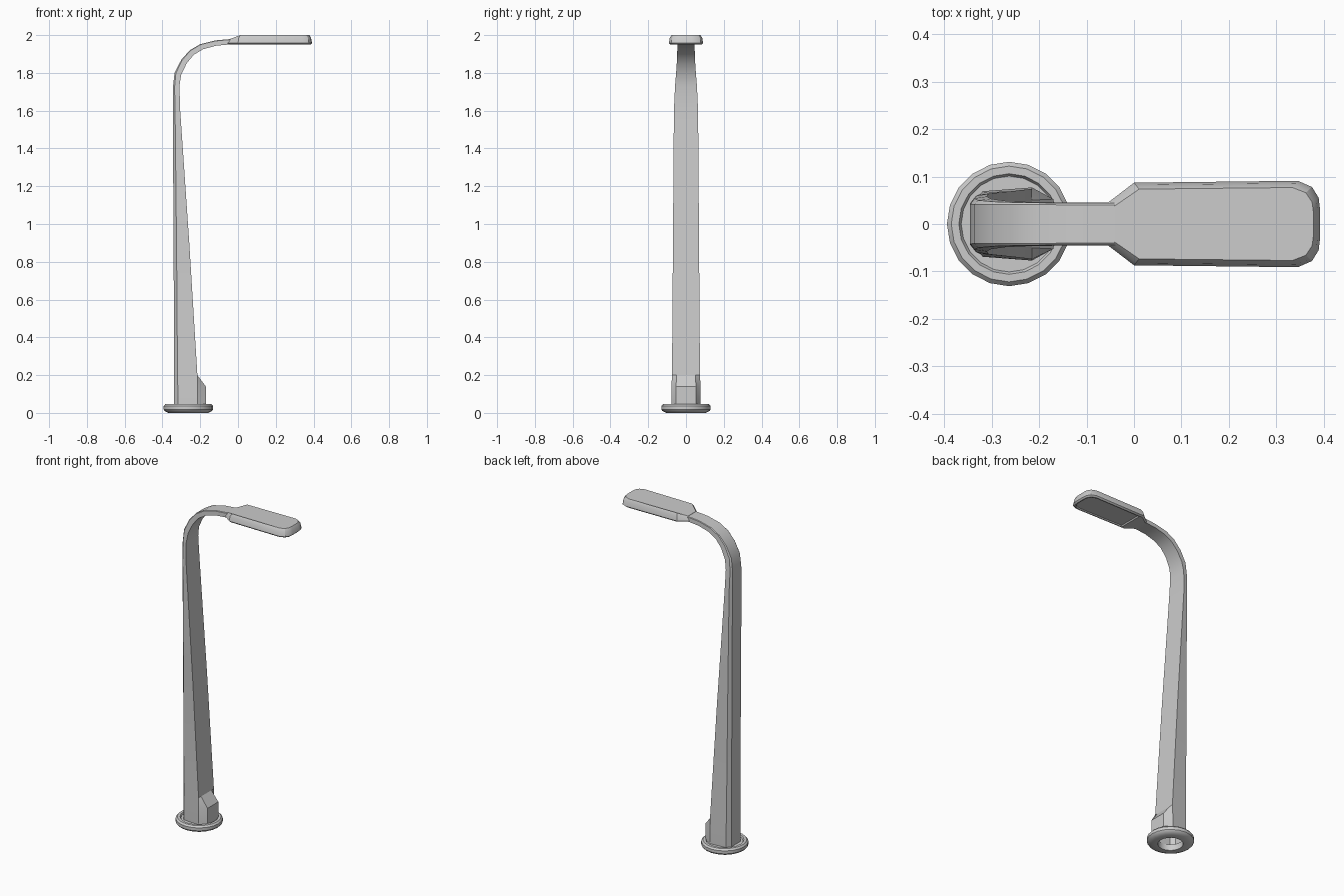
import bpy, bmesh, math

if "Cube" in bpy.data.objects:
    bpy.data.objects.remove(bpy.data.objects["Cube"])


def material(name, rgb):
    m = bpy.data.materials.new(name)
    m.use_nodes = True
    m.diffuse_color = (*rgb, 1)
    m.node_tree.nodes["Principled BSDF"].inputs["Base Color"].default_value = (*rgb, 1)
    return m


grey = material("light grey metal", (0.6, 0.6, 0.6))


def loft(name, rings, cap_start=False, cap_end=False, loop=False, angle=28):
    """Skin a list of closed cross-sections that share one point count."""
    bm = bmesh.new()
    rows = [[bm.verts.new(p) for p in ring] for ring in rings]
    pairs = list(zip(rows, rows[1:])) + ([(rows[-1], rows[0])] if loop else [])
    for a, b in pairs:
        for i in range(len(a)):
            j = (i + 1) % len(a)
            bm.faces.new((a[i], a[j], b[j], b[i]))
    if cap_start:
        bm.faces.new(rows[0][::-1])
    if cap_end:
        bm.faces.new(rows[-1])
    bmesh.ops.remove_doubles(bm, verts=bm.verts, dist=0.0005)
    bmesh.ops.recalc_face_normals(bm, faces=bm.faces)
    mesh = bpy.data.meshes.new(name)
    bm.to_mesh(mesh)
    bm.free()
    mesh.materials.append(grey)
    obj = bpy.data.objects.new(name, mesh)
    bpy.context.collection.objects.link(obj)
    bpy.ops.object.select_all(action="DESELECT")
    obj.select_set(True)
    bpy.context.view_layer.objects.active = obj
    bpy.ops.object.shade_smooth_by_angle(angle=math.radians(angle))
    return obj


def mirrored(half):
    """Close a half outline by mirroring it across y = 0."""
    return half + [(x, -y, z) for x, y, z in reversed(half)]


# Base flange: stepped ring with an open centre
profile = [(.07, 0), (.105, 0), (.125, .01), (.131, .018), (.131, .036),
           (.122, .046), (.106, .046), (.101, .037), (.07, .037)]
SIDES = 20
steps = [2 * math.pi * i / SIDES for i in range(SIDES)]
loft("base_flange", [[(-.263 + r * math.cos(t), r * math.sin(t), z) for t in steps]
                     for r, z in profile], loop=True)

# Pole and curved arm: back point, front point, half width, back chamfer
stations = [
    ((-.338, .02), (-.215, .02), .077, .032),
    ((-.338, .14), (-.215, .14), .077, .032),
    ((-.338, .20), (-.215, .20), .074, .030),
    ((-.341, .90), (-.258, .90), .069, .026),
    ((-.345, 1.60), (-.306, 1.60), .064, .020),
    ((-.345, 1.72), (-.310, 1.73), .058, .016),
    ((-.336, 1.80), (-.301, 1.79), .053, .012),
    ((-.300, 1.87), (-.272, 1.85), .049, .008),
    ((-.255, 1.92), (-.235, 1.895), .047, .006),
    ((-.200, 1.952), (-.186, 1.925), .046, .005),
    ((-.120, 1.972), (-.115, 1.944), .045, .005),
    ((-.030, 1.980), (-.030, 1.952), .045, .005),
]
rings = []
for n, ((bx, bz), (fx, fz), w, c) in enumerate(stations):
    k = min(.6 * c / math.hypot(fx - bx, fz - bz), .4)
    nose = -.17 if n < 2 else fx        # foot bulge on the lowest sections
    rings.append(mirrored([
        (bx, w - c, bz),
        (bx + (fx - bx) * k, w - c * .25, bz + (fz - bz) * k),
        (fx, w, fz),
        (nose, w * .68, fz),
    ]))
loft("pole_and_arm", rings, cap_end=True)

# Lamp head: rounded slab narrowing into the arm, with a recessed lens below
outline = [(-.055, .045), (-.03, .064), (0, .087), (.345, .091),
           (.375, .078), (.389, .055), (.392, .03)]


def head_ring(height, inset, start=-1):
    pts = []
    for x, y in outline:
        px = max(.17 + (x - .17) * (1 - inset / .22), start)
        pts.append((px, y * (1 - inset / .09), height(x)))
    return mirrored(pts)


def roof(x):
    return min(2.0, 1.98 + (x + .055) * .36)


def flat(z):
    return lambda x: z


loft("lamp_head", [
    head_ring(flat(1.956), .016, .03),
    head_ring(flat(1.949), .014, .025),
    head_ring(flat(1.949), .008),
    head_ring(flat(1.957), 0),
    head_ring(lambda x: roof(x) - .015, .005),
    head_ring(roof, .014),
], cap_start=True, cap_end=True)
